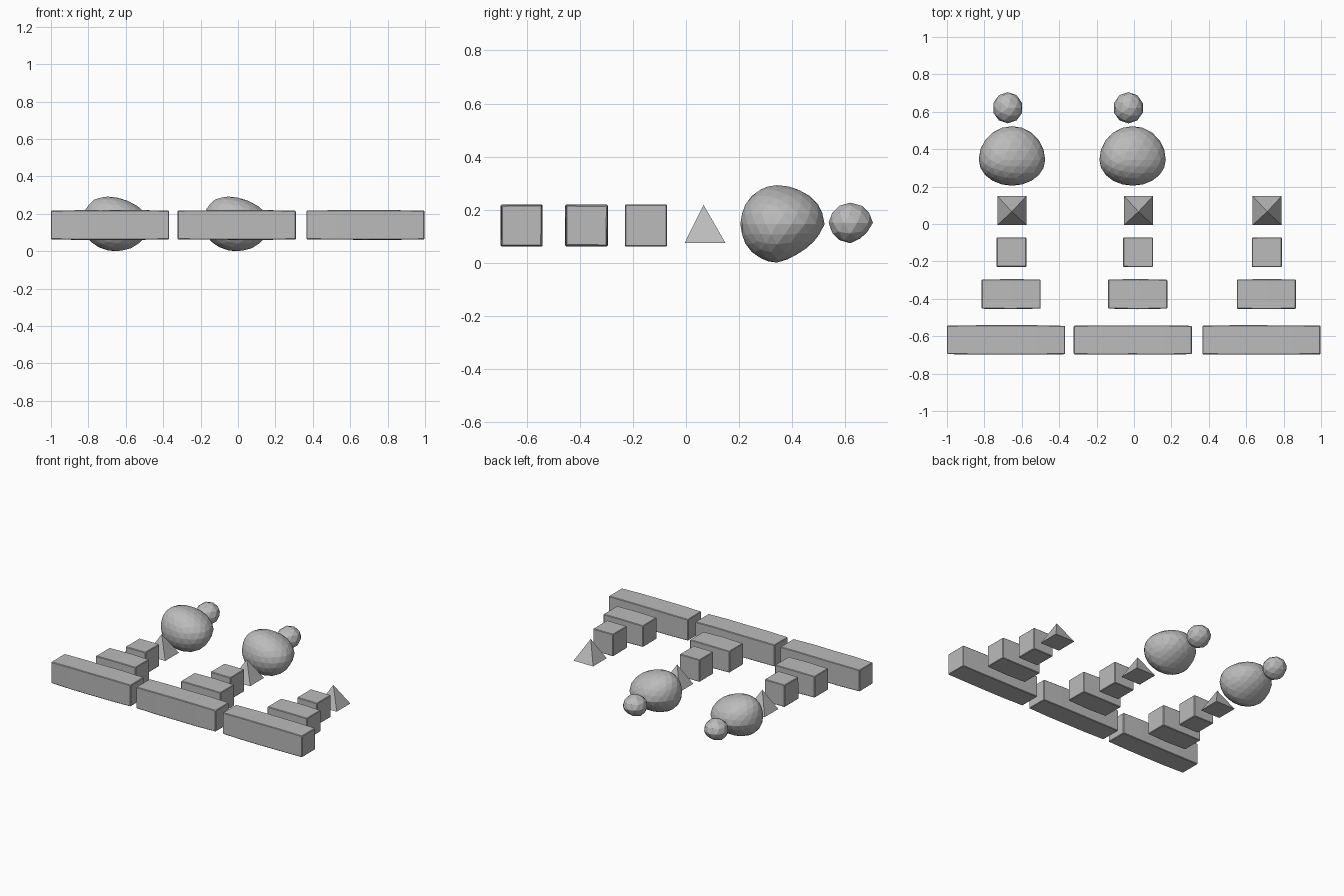
import bpy, bmesh, random
from mathutils import Vector

if "Cube" in bpy.data.objects:
    bpy.data.objects.remove(bpy.data.objects["Cube"])

random.seed(4)

stone = bpy.data.materials.new("grey stone")
stone.diffuse_color = (0.5, 0.5, 0.5, 1)
stone.use_nodes = True
stone.node_tree.nodes["Principled BSDF"].inputs["Base Color"].default_value = stone.diffuse_color


def add_object(name, bm, loc):
    bmesh.ops.recalc_face_normals(bm, faces=bm.faces)
    mesh = bpy.data.meshes.new(name)
    bm.to_mesh(mesh)
    bm.free()
    mesh.materials.append(stone)
    ob = bpy.data.objects.new(name, mesh)
    ob.location = loc
    bpy.context.collection.objects.link(ob)
    return ob


def block(name, loc, size, cuts):
    """Rough hewn block: cut along its length, slightly uneven, worn edges."""
    bm = bmesh.new()
    bmesh.ops.create_cube(bm, size=1)
    bmesh.ops.scale(bm, vec=size, verts=bm.verts)
    for i in range(cuts):
        x = size[0] * ((i + 1) / (cuts + 1) - 0.5)
        bmesh.ops.bisect_plane(bm, geom=bm.verts[:] + bm.edges[:] + bm.faces[:],
                               plane_co=(x, 0, 0), plane_no=(1, 0, 0))
    for v in bm.verts:
        end = abs(v.co.x) > size[0] / 2 - 0.001
        k = 0.97 if end and cuts else 1
        v.co.y *= k * random.uniform(0.98, 1)
        v.co.z *= k * random.uniform(0.98, 1)
    ob = add_object(name, bm, loc)
    bev = ob.modifiers.new("worn edges", "BEVEL")
    bev.width = 0.004
    bev.segments = 1
    bev.limit_method = 'ANGLE'


def pyramid(name, loc, width, height):
    bm = bmesh.new()
    h = width / 2
    base = [bm.verts.new((x, y, 0)) for x, y in ((-h, -h), (h, -h), (h, h), (-h, h))]
    tip = bm.verts.new((0, -0.006, height))
    bm.faces.new(base[::-1])
    for i in range(4):
        bm.faces.new((base[i], base[(i + 1) % 4], tip))
    add_object(name, bm, loc)


def rock(name, loc, detail, low, high, lean):
    """Faceted rock: sphere with separate radii each way, leaning at the top."""
    bm = bmesh.new()
    bmesh.ops.create_icosphere(bm, subdivisions=detail, radius=1)
    for v in bm.verts:
        n = v.co.copy()
        p = Vector([n[i] * (high[i] if n[i] > 0 else low[i]) for i in range(3)])
        p.x += lean * max(n.z, 0) ** 2
        # flattened slope under the back
        if n.z < 0 and n.y > 0:
            p *= 1 - 0.12 * min(1, 2 * -n.z * n.y)
        v.co = p
    add_object(name, bm, loc)


# Three columns of building stones
for n, dx in enumerate((0, 0.677, 1.365), 1):
    block(f"long_block_{n}", (-0.684 + dx, -0.62, 0.14), (0.632, 0.158, 0.16), 3)
    block(f"medium_block_{n}", (-0.657 + dx, -0.375, 0.14), (0.316, 0.162, 0.16), 1)
    block(f"small_block_{n}", (-0.655 + dx, -0.151, 0.14), (0.16, 0.16, 0.16), 0)
    pyramid(f"pyramid_{n}", (-0.653 + dx, 0.072, 0.073), 0.155, 0.145)

# Two columns of rocks behind
for n, dx in enumerate((0, 0.645), 1):
    rock(f"boulder_{n}", (-0.652 + dx, 0.343, 0.145), 3,
         (0.178, 0.138, 0.145), (0.177, 0.18, 0.147), -0.045)
    rock(f"pebble_{n}", (-0.675 + dx, 0.62, 0.15), 2,
         (0.081, 0.082, 0.077), (0.081, 0.085, 0.076), 0.0)
